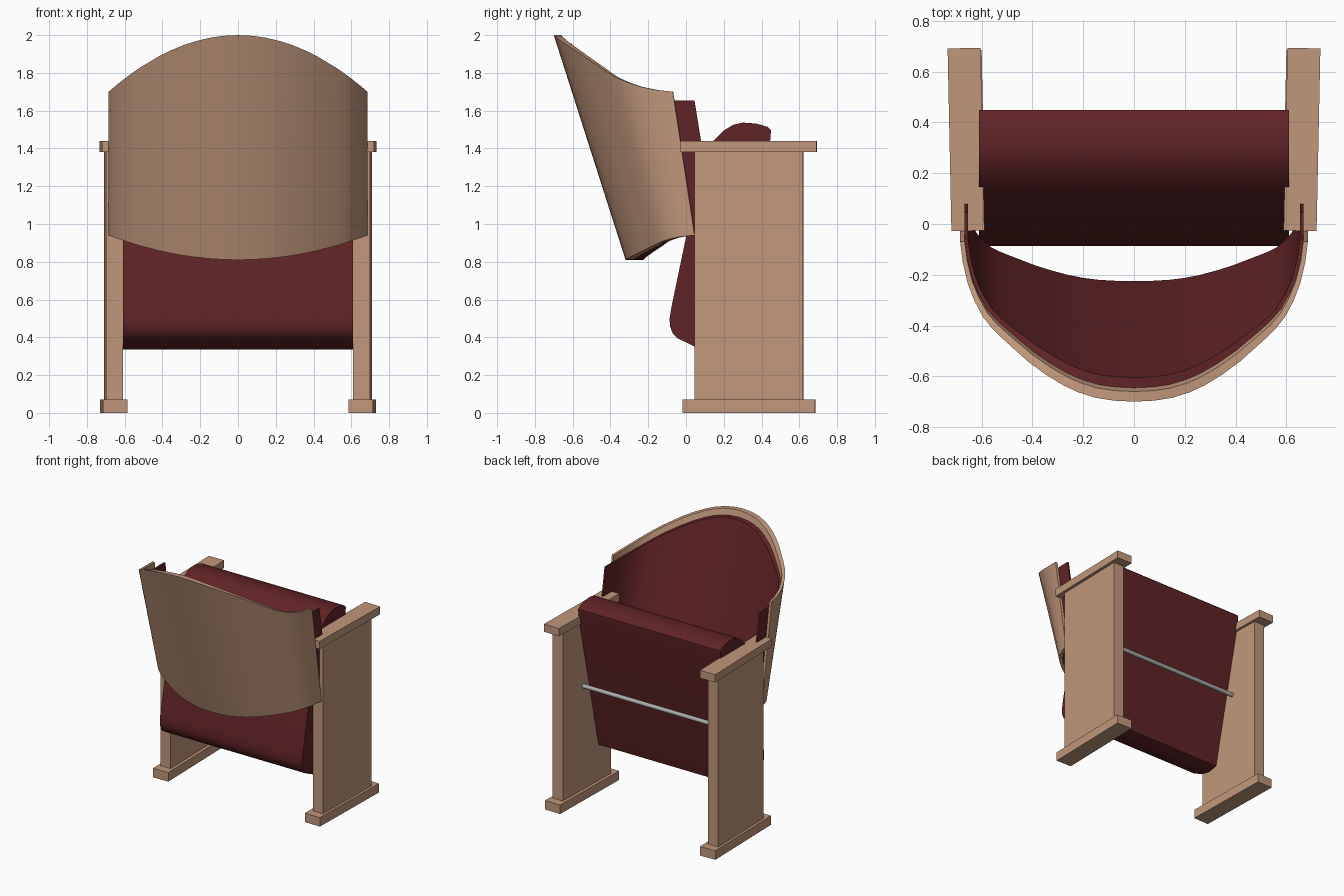
import bpy, bmesh, math
from mathutils import Vector

if "Cube" in bpy.data.objects:
    bpy.data.objects.remove(bpy.data.objects["Cube"])


def material(name, color):
    m = bpy.data.materials.new(name)
    m.diffuse_color = (*color, 1)
    m.use_nodes = True
    m.node_tree.nodes["Principled BSDF"].inputs["Base Color"].default_value = m.diffuse_color
    return m


WOOD = material("light_wood", (0.53, 0.31, 0.20))
RED = material("dark_red_fabric", (0.118, 0.017, 0.019))
METAL = material("grey_metal", (0.42, 0.42, 0.42))


def finish(name, bm, mat, smooth=None):
    bmesh.ops.recalc_face_normals(bm, faces=bm.faces)
    me = bpy.data.meshes.new(name)
    bm.to_mesh(me)
    bm.free()
    me.materials.append(mat)
    ob = bpy.data.objects.new(name, me)
    bpy.context.collection.objects.link(ob)
    if smooth:
        bpy.ops.object.select_all(action='DESELECT')
        bpy.context.view_layer.objects.active = ob
        ob.select_set(True)
        bpy.ops.object.shade_smooth_by_angle(angle=math.radians(smooth))
    return ob


def box(name, center, size, turn, mat):
    bm = bmesh.new()
    bmesh.ops.create_cube(bm, size=1)
    bmesh.ops.scale(bm, vec=size, verts=bm.verts)
    ob = finish(name, bm, mat)
    ob.location = center
    ob.rotation_euler.z = turn
    return ob


# Side stands: foot, panel and armrest, slightly splayed towards the open side
for s, side in ((-1, "left"), (1, "right")):
    turn = -s * math.radians(1.2)
    box(side + "_foot", (s * 0.658, 0.333, 0.035), (0.13, 0.703, 0.07), turn, WOOD)
    box(side + "_panel", (s * 0.660, 0.333, 0.725), (0.088, 0.575, 1.31), turn, WOOD)
    box(side + "_armrest", (s * 0.662, 0.333, 1.41), (0.13, 0.72, 0.06), turn, WOOD)

# Plan curve of the curved back along its top edge (right half)
HALF = [(0, -.70), (.08, -.696), (.15, -.685), (.22, -.663), (.28, -.635), (.35, -.592),
        (.42, -.54), (.52, -.45), (.56, -.41), (.596, -.365), (.63, -.30), (.655, -.235),
        (.675, -.15), (.685, -.07)]


def mirrored(half):
    return [Vector((-x, y)) for x, y in half[:0:-1]] + [Vector(p) for p in half]


def lower(p):
    # the back leans, so the bottom edge is a flatter curve
    y = -.32 + .365 * (p.y + .70) / .63 if p.y <= -.07 else p.y + .115
    return Vector((p.x, y))


def inset(curve, mid, end):
    # move a plan curve inward, by less towards its two ends
    out = []
    for i, p in enumerate(curve):
        t = (curve[min(i + 1, len(curve) - 1)] - curve[max(i - 1, 0)]).normalized()
        u = min(1, abs(p.x) / .685)
        out.append(p + Vector((-t.y, t.x)) * (mid + (end - mid) * u ** 2))
    return out


def curved_slab(name, half, outer, inner, drop, mat):
    top = mirrored(half)
    bottom = [lower(p) for p in top]
    ot, it = inset(top, *outer), inset(top, *inner)
    ob_, ib = inset(bottom, *outer), inset(bottom, *inner)
    bm = bmesh.new()
    rings = []
    for i, p in enumerate(top):
        u = min(1, abs(p.x) / .685)
        zt, zb = 2 - .3 * u * u - drop, .81 + .13 * u * u
        rings.append([bm.verts.new((q.x, q.y, z)) for q, z in
                      ((ot[i], zt), (it[i], zt), (ib[i], zb), (ob_[i], zb))])
    for a, b in zip(rings, rings[1:]):
        for k in range(4):
            n = (k + 1) % 4
            bm.faces.new((a[k], a[n], b[n], b[k]))
    bm.faces.new(rings[0])
    bm.faces.new(rings[-1])
    return finish(name, bm, mat, 35)


# Wooden back shell and the cushion lining it
curved_slab("back_shell", HALF, (0, 0), (.04, .018), 0, WOOD)
curved_slab("back_cushion", HALF + [(.687, -.01), (.687, .045)],
            (.041, .019), (.095, .032), .045, RED)

# Folded-up seat: side profile (y, z) extruded across the width
PROFILE = [(.20, .35), (.12, .335), (.045, .352), (-.045, .395), (-.07, .42), (-.085, .46),
           (-.087, .50), (-.075, .57), (.0, .93), (.11, 1.40), (.15, 1.445), (.20, 1.495),
           (.25, 1.525), (.30, 1.537), (.37, 1.532), (.43, 1.515), (.45, 1.497), (.447, 1.45)]
bm = bmesh.new()
face = bm.faces.new([bm.verts.new((-.61, y, z)) for y, z in PROFILE])
side = bmesh.ops.extrude_face_region(bm, geom=[face])
bmesh.ops.translate(bm, vec=(1.22, 0, 0),
                    verts=[v for v in side["geom"] if isinstance(v, bmesh.types.BMVert)])
finish("folded_seat", bm, RED, 35)

# Metal rod between the panels
bm = bmesh.new()
bmesh.ops.create_cone(bm, cap_ends=True, segments=16, radius1=.016, radius2=.016, depth=1.25)
rod = finish("cross_rod", bm, METAL, 35)
rod.rotation_euler.y = math.pi / 2
rod.location = (0, .375, .87)
